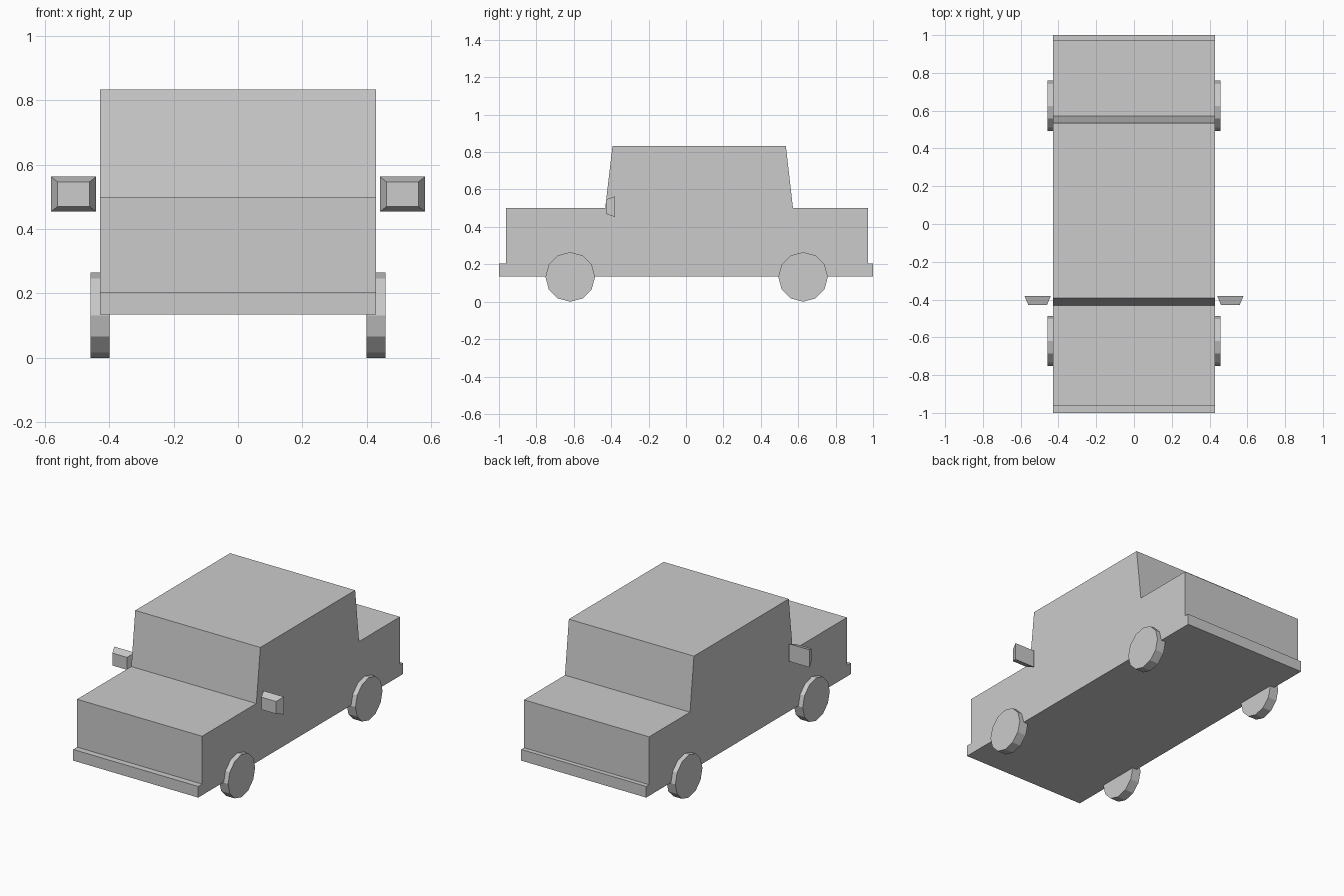
import bpy, bmesh
from mathutils import Matrix, Vector
from math import radians

if "Cube" in bpy.data.objects:
    bpy.data.objects.remove(bpy.data.objects["Cube"])


def add_object(name, bm):
    bmesh.ops.recalc_face_normals(bm, faces=bm.faces[:])
    mesh = bpy.data.meshes.new(name)
    bm.to_mesh(mesh)
    bm.free()
    obj = bpy.data.objects.new(name, mesh)
    bpy.context.collection.objects.link(obj)
    return obj


# Body: side profile (y, z) with bumper lips, bonnet, cabin and boot, extruded across x
HALF_W = 0.428
profile = [(-1.0, 0.135), (-1.0, 0.204), (-0.962, 0.204), (-0.962, 0.5),
           (-0.432, 0.5), (-0.393, 0.832), (0.534, 0.832), (0.572, 0.5),
           (0.972, 0.5), (0.972, 0.204), (1.0, 0.204), (1.0, 0.135)]
bm = bmesh.new()
side = bm.faces.new([bm.verts.new((-HALF_W, y, z)) for y, z in profile])
ext = bmesh.ops.extrude_face_region(bm, geom=[side], use_keep_orig=True)
bmesh.ops.translate(bm, vec=(2 * HALF_W, 0, 0),
                    verts=[v for v in ext["geom"] if isinstance(v, bmesh.types.BMVert)])
add_object("car_body", bm)


# Wheels: thin twelve-sided discs on both sides
def wheel(name, x, y):
    r = 0.1325
    bm = bmesh.new()
    bmesh.ops.create_cone(bm, cap_ends=True, segments=12, radius1=r, radius2=r, depth=0.06,
                          matrix=Matrix.Translation((x, y, r)) @ Matrix.Rotation(radians(90), 4, "Y"))
    add_object(name, bm)


# Wing mirrors: boxes tapering towards the front
def wing_mirror(name, sx):
    bm = bmesh.new()
    bmesh.ops.create_cube(bm, size=1)
    for v in bm.verts:
        front = v.co.y < 0
        w, h = (0.10, 0.077) if front else (0.14, 0.109)
        v.co = Vector((sx * 0.51 + v.co.x * w, -0.428 if front else -0.38, 0.508 + v.co.z * h))
    add_object(name, bm)


for label, sx in (("left", 1), ("right", -1)):
    wheel(f"front_{label}_wheel", sx * 0.428, -0.619)
    wheel(f"rear_{label}_wheel", sx * 0.428, 0.626)
    wing_mirror(f"{label}_wing_mirror", sx)
